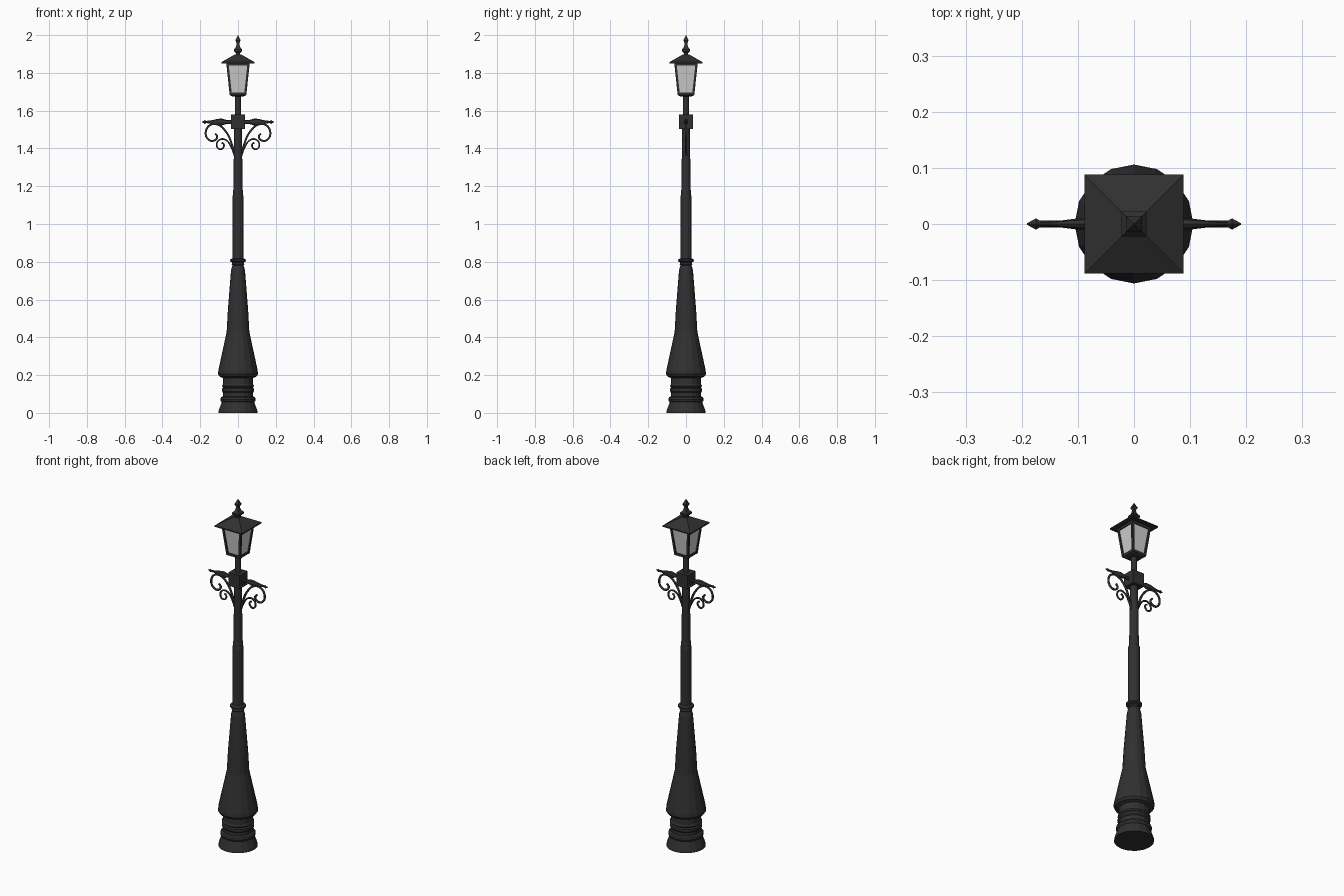
import bpy, bmesh, math
from mathutils import Vector, Matrix

if "Cube" in bpy.data.objects:
    bpy.data.objects.remove(bpy.data.objects["Cube"])


def material(name, rgb):
    m = bpy.data.materials.new(name)
    m.diffuse_color = (*rgb, 1)
    m.use_nodes = True
    m.node_tree.nodes["Principled BSDF"].inputs["Base Color"].default_value = m.diffuse_color
    return m


IRON = material("dark_iron", (0.03, 0.03, 0.03))
GLASS = material("pale_glass", (0.62, 0.62, 0.62))


def add_mesh(name, bm, mat):
    bmesh.ops.recalc_face_normals(bm, faces=bm.faces)
    me = bpy.data.meshes.new(name)
    bm.to_mesh(me)
    bm.free()
    me.materials.append(mat)
    ob = bpy.data.objects.new(name, me)
    bpy.context.collection.objects.link(ob)
    return ob


def loft(name, profile, sides, mat, square=False, matrix=None):
    """Stack of regular polygons; profile is (radius or half width, height)."""
    bm = bmesh.new()
    k, off = (math.sqrt(2), math.pi / 4) if square else (1, 0)
    rings = []
    for r, z in profile:
        rings.append([bm.verts.new((r * k * math.cos(off + 2 * math.pi * i / sides),
                                    r * k * math.sin(off + 2 * math.pi * i / sides), z))
                      for i in range(sides)])
    for a, b in zip(rings, rings[1:]):
        for i in range(sides):
            j = (i + 1) % sides
            bm.faces.new((a[i], a[j], b[j], b[i]))
    bm.faces.new(rings[0][::-1])
    bm.faces.new(rings[-1])
    if matrix:
        bm.transform(matrix)
    return add_mesh(name, bm, mat)


def scroll(name, pts, radius, side):
    """Round bar following a smooth path in the x-z plane."""
    cu = bpy.data.curves.new(name + "_path", 'CURVE')
    cu.dimensions = '3D'
    cu.bevel_depth = radius
    cu.bevel_resolution = 1
    cu.resolution_u = 4
    sp = cu.splines.new('BEZIER')
    sp.bezier_points.add(len(pts) - 1)
    for p, (x, z) in zip(sp.bezier_points, pts):
        p.co = (side * x, 0, z)
        p.handle_left_type = p.handle_right_type = 'AUTO'
    cu.use_fill_caps = True
    tmp = bpy.data.objects.new(name + "_path", cu)
    bpy.context.collection.objects.link(tmp)
    me = bpy.data.meshes.new_from_object(tmp.evaluated_get(bpy.context.evaluated_depsgraph_get()))
    bpy.data.objects.remove(tmp)
    me.materials.clear()
    me.materials.append(IRON)
    bpy.context.collection.objects.link(bpy.data.objects.new(name, me))


# Ringed base
loft("base", [(0.104, 0), (0.102, 0.012), (0.086, 0.058), (0.091, 0.063), (0.094, 0.072),
              (0.090, 0.082), (0.080, 0.088), (0.080, 0.108), (0.085, 0.114), (0.085, 0.128),
              (0.078, 0.134), (0.085, 0.142), (0.080, 0.152), (0.080, 0.19)], 16, IRON)
# Flared lower column
loft("lower_column", [(0.080, 0.185), (0.098, 0.192), (0.106, 0.205), (0.104, 0.225),
                      (0.060, 0.43), (0.054, 0.54), (0.037, 0.755), (0.032, 0.775),
                      (0.028, 0.785)], 16, IRON)
# Collar and shafts
loft("collar", [(0.028, 0.78), (0.034, 0.787), (0.030, 0.797), (0.042, 0.803),
                (0.042, 0.811), (0.030, 0.818)], 16, IRON)
loft("middle_shaft", [(0.030, 0.80), (0.030, 1.148), (0.026, 1.155)], 16, IRON)
loft("upper_shaft", [(0.027, 1.15), (0.027, 1.172), (0.025, 1.18), (0.020, 1.51)], 16, IRON)
loft("junction_box", [(0.036, 1.503), (0.036, 1.58)], 4, IRON, True)
loft("lantern_stem", [(0.016, 1.575), (0.016, 1.685)], 12, IRON)

# Ornamental arms and scrolls, left and right
for s, tag in ((-1, "left"), (1, "right")):
    to_x = Matrix(((0, 0, s, 0), (0, 0.55, 0, 0), (1, 0, 0, 1.54), (0, 0, 0, 1)))
    loft("arm_" + tag, [(0.010, 0.03), (0.010, 0.058), (0.018, 0.085), (0.017, 0.105),
                        (0.008, 0.145), (0.006, 0.17)], 8, IRON, matrix=to_x)
    tip = Matrix(((0, 0, s, 0), (0, 1, 0, 0), (1, 0, 0, 1.54), (0, 0, 0, 1)))
    loft("arm_tip_" + tag, [(0.004, 0.164), (0.010, 0.175), (0.001, 0.191)], 4, IRON, matrix=tip)
    scroll("large_scroll_" + tag,
           [(0.015, 1.35), (0.035, 1.43), (0.065, 1.49), (0.105, 1.525), (0.145, 1.525),
            (0.171, 1.487), (0.155, 1.446), (0.125, 1.442), (0.110, 1.462), (0.121, 1.479)],
           0.006, s)
    scroll("small_scroll_" + tag,
           [(0.012, 1.34), (0.035, 1.405), (0.065, 1.445), (0.095, 1.447), (0.113, 1.42),
            (0.100, 1.397), (0.079, 1.403), (0.076, 1.424), (0.087, 1.431)], 0.005, s)

# Lantern glass and frame
loft("lantern_glass", [(0.038, 1.69), (0.057, 1.85)], 4, GLASS, True)
loft("lantern_floor", [(0.030, 1.676), (0.043, 1.682), (0.044, 1.696)], 4, IRON, True)
loft("lantern_top_rail", [(0.0605, 1.838), (0.062, 1.852)], 4, IRON, True)
for i in range(4):
    sx, sy = ((1, 1), (-1, 1), (-1, -1), (1, -1))[i]
    bm = bmesh.new()
    bmesh.ops.create_cube(bm, size=1)
    for v in bm.verts:
        c, z = (0.056, 1.85) if v.co.z > 0 else (0.038, 1.682)
        v.co = Vector((sx * c + v.co.x * 0.012, sy * c + v.co.y * 0.012, z))
    add_mesh("corner_post_%d" % (i + 1), bm, IRON)

# Roof and square finial
loft("roof", [(0.088, 1.85), (0.088, 1.857), (0.018, 1.897)], 4, IRON, True)
loft("finial", [(0.013, 1.89), (0.011, 1.905), (0.022, 1.914), (0.022, 1.924), (0.012, 1.936),
                (0.009, 1.945), (0.007, 1.957), (0.014, 1.972), (0.006, 1.988), (0.001, 2.0)],
     4, IRON, True)
